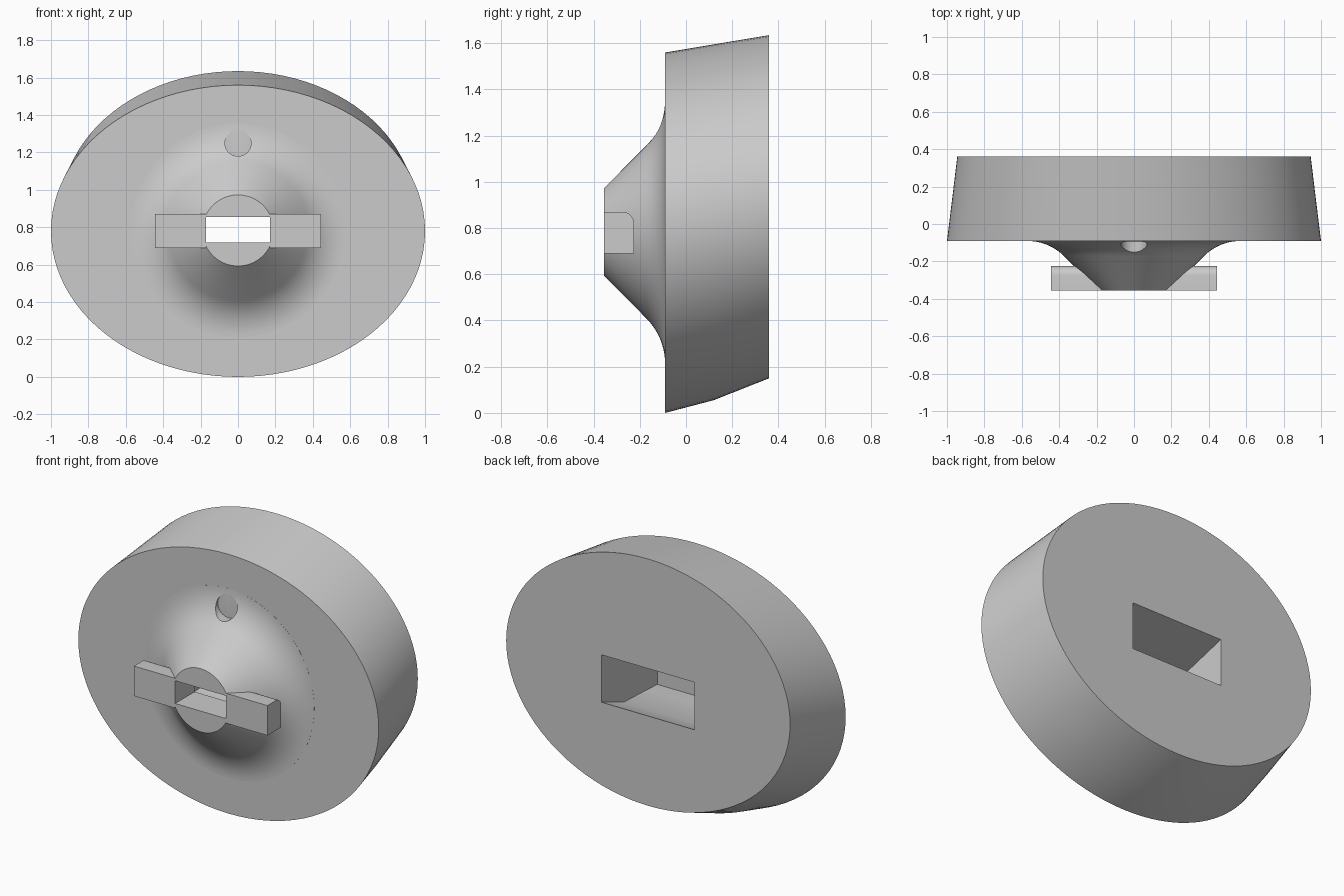
import bpy, bmesh, math

cube = bpy.data.objects.get("Cube")
if cube:
    bpy.data.objects.remove(cube, do_unlink=True)

grey = bpy.data.materials.new("plain_grey")
grey.use_nodes = True
colour = (0.6, 0.6, 0.6, 1)
grey.diffuse_color = colour
grey.node_tree.nodes["Principled BSDF"].inputs["Base Color"].default_value = colour

AXIS_Z = 0.783   # height of the hub axis
FACE_Y = -0.09   # front face of the disc
TIP_Y = -0.355   # front of hub and grips


def loft(name, rings):
    """Skin a closed solid over rings of equal point count."""
    bm = bmesh.new()
    loops = [[bm.verts.new(p) for p in ring] for ring in rings]
    n = len(loops[0])
    for a, b in zip(loops, loops[1:]):
        for i in range(n):
            j = (i + 1) % n
            bm.faces.new((a[i], a[j], b[j], b[i]))
    bm.faces.new(loops[0][::-1])
    bm.faces.new(loops[-1])
    bmesh.ops.recalc_face_normals(bm, faces=bm.faces)
    mesh = bpy.data.meshes.new(name)
    bm.to_mesh(mesh)
    bm.free()
    mesh.materials.append(grey)
    obj = bpy.data.objects.new(name, mesh)
    bpy.context.collection.objects.link(obj)
    return obj


def oval(y, cz, rx, up, down=None, n=96):
    """Ring in the xz plane, with its own lower radius if wanted."""
    pts = []
    for i in range(n):
        a = math.tau * i / n
        s = math.sin(a)
        rz = down if down and s < 0 else up
        pts.append((rx * math.cos(a), y, cz + rz * s))
    return pts


def rect(y, half, low, high):
    return [(-half, y, low), (half, y, low), (half, y, high), (-half, y, high)]


def activate(obj):
    bpy.ops.object.select_all(action='DESELECT')
    obj.select_set(True)
    bpy.context.view_layer.objects.active = obj


def cut(obj, cutter):
    activate(obj)
    mod = obj.modifiers.new("cut", 'BOOLEAN')
    mod.operation = 'DIFFERENCE'
    mod.solver = 'EXACT'
    mod.object = cutter
    bpy.ops.object.modifier_apply(modifier=mod.name)


# Tapered oval disc, leaning upward toward the back
disc = loft("disc", [
    oval(FACE_Y, 0.78, 1.0, 0.78),
    oval(0.12, 0.833, 0.974, 0.762, 0.778),
    oval(0.36, 0.8925, 0.945, 0.7425),
])

# Conical hub that flares into the disc face
fillet, steps = 0.28, 10
flare_r = 0.455 + fillet * math.tan(math.pi / 8)
profile = [(0.19, TIP_Y)]
for i in range(steps + 1):
    a = math.pi / 4 * (1 - i / steps)
    profile.append((flare_r - fillet * math.sin(a),
                    FACE_Y - fillet * (1 - math.cos(a)) - 0.0005))
profile.append((flare_r, FACE_Y + 0.01))
hub = loft("hub", [oval(y, AXIS_Z, r, r) for r, y in profile])

# Grips on both sides, rounded along the upper back edge
radius = 0.05
section = [(TIP_Y, 0.87), (TIP_Y, 0.69), (-0.225, 0.69)]
for i in range(9):
    a = math.pi / 2 * i / 8
    section.append((-0.225 - radius + radius * math.cos(a),
                    0.87 - radius + radius * math.sin(a)))
grips = [loft(side + "_grip", [[(s * x, y, z) for y, z in section]
                               for x in (0.17, 0.445)])
         for side, s in (("left", 1), ("right", -1))]

# Cutters: rear pocket, front slot and marker dimple
pocket = loft("pocket_cutter", [
    rect(0.37, 0.31, 0.694, 0.978), rect(0.15, 0.31, 0.61, 0.92),
    rect(-0.08, 0.31, 0.6, 0.86), rect(-0.17, 0.31, 0.595, 0.86)])
slot = loft("slot_cutter", [rect(TIP_Y - 0.1, 0.17, 0.718, 0.855),
                            rect(-0.1, 0.17, 0.718, 0.855)])
dimple = loft("dimple_cutter", [oval(y, 1.25, 0.07, 0.07, n=32)
                                for y in (TIP_Y, FACE_Y - 0.003)])
cut(disc, pocket)
for cutter in (pocket, slot, dimple):
    cut(hub, cutter)
cut(disc, slot)
for cutter in (pocket, slot, dimple):
    bpy.data.objects.remove(cutter, do_unlink=True)

# Smooth curved surfaces, keep edges crisp
for obj in [disc, hub] + grips:
    activate(obj)
    bpy.ops.object.shade_smooth_by_angle(angle=math.radians(25))
